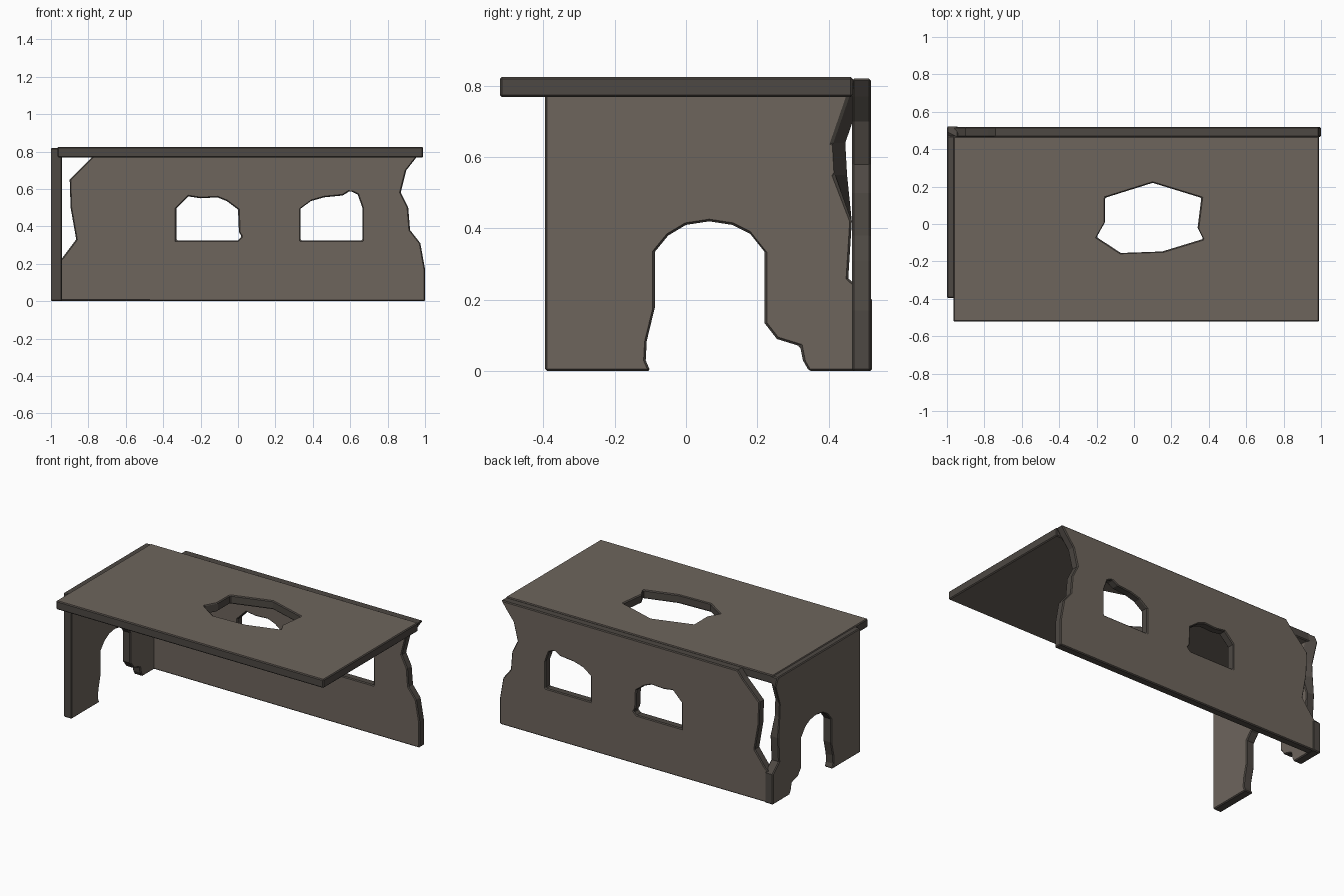
import bpy, bmesh

if "Cube" in bpy.data.objects:
    bpy.data.objects.remove(bpy.data.objects["Cube"])


def material(name, rgb):
    m = bpy.data.materials.new(name)
    m.diffuse_color = (*rgb, 1)
    m.use_nodes = True
    m.node_tree.nodes["Principled BSDF"].inputs["Base Color"].default_value = m.diffuse_color
    return m


STONE = material("plaster_brown", (0.155, 0.13, 0.108))
EDGE = material("dark_broken_edge", (0.075, 0.065, 0.056))


def panel(name, axis, lo, hi, outline, holes=(), warp=None):
    """Flat slab from a 2D outline with holes, thick along the given axis."""
    cu = bpy.data.curves.new(name + "_profile", 'CURVE')
    cu.dimensions, cu.fill_mode, cu.extrude = '2D', 'BOTH', (hi - lo) / 2
    for loop in (outline, *holes):
        s = cu.splines.new('POLY')
        s.points.add(len(loop) - 1)
        for p, (u, v) in zip(s.points, loop):
            p.co = (u, v, 0, 1)
        s.use_cyclic_u = True
    tmp = bpy.data.objects.new(name + "_tmp", cu)
    bpy.context.collection.objects.link(tmp)
    bpy.context.view_layer.update()
    me = bpy.data.meshes.new_from_object(tmp)
    bpy.data.objects.remove(tmp)
    me.name = name
    me.materials.clear()
    me.materials.append(STONE)
    me.materials.append(EDGE)

    bm = bmesh.new()
    bm.from_mesh(me)
    bmesh.ops.remove_doubles(bm, verts=bm.verts, dist=0.0005)
    mid = (lo + hi) / 2
    for v in bm.verts:
        u, w, t = v.co.x, v.co.y, v.co.z + mid
        v.co = [(t, u, w), (u, t, w), (u, w, t)][axis]
    bmesh.ops.recalc_face_normals(bm, faces=bm.faces)
    # broad sides are plaster, all cut edges are dark
    for f in bm.faces:
        f.smooth = False
        f.material_index = 0 if abs(f.normal[axis]) > 0.8 else 1
    if warp:
        for v in bm.verts:
            warp(v.co)
    bm.to_mesh(me)
    bm.free()
    ob = bpy.data.objects.new(name, me)
    bpy.context.collection.objects.link(ob)
    b = ob.modifiers.new("worn_edges", 'BEVEL')
    b.width, b.segments, b.limit_method, b.angle_limit = 0.006, 1, 'ANGLE', 1.0
    b.material = 1
    return ob


# back wall with ragged ends and two broken windows
window_a = [(-0.33, 0.325), (0, 0.325), (0.02, 0.345), (0.005, 0.37), (0, 0.49),
            (-0.06, 0.535), (-0.11, 0.555), (-0.2, 0.55), (-0.265, 0.56), (-0.33, 0.495)]
window_b = [(0.335, 0.325), (0.665, 0.325), (0.665, 0.5), (0.64, 0.57), (0.6, 0.59),
            (0.56, 0.565), (0.46, 0.555), (0.39, 0.535), (0.335, 0.495)]
panel("back_wall", 1, 0.465, 0.519,
      [(-0.96, 0.002), (1, 0), (1, 0.17), (0.975, 0.31), (0.92, 0.38), (0.91, 0.5),
       (0.87, 0.58), (0.9, 0.7), (0.955, 0.77), (0.99, 0.82), (-0.74, 0.82), (-0.78, 0.77),
       (-0.9, 0.65), (-0.895, 0.5), (-0.865, 0.33), (-0.94, 0.23), (-0.96, 0.21)],
      [window_a, window_b])


# left wall with an arched doorway and a slanted break at the back corner
def slant(co):
    if co.x < -0.97 and co.y > 0.4 and 0.45 < co.z < 0.8:
        co.y += 0.04


panel("left_wall", 0, -1.0, -0.94,
      [(-0.395, 0), (-0.1, 0), (-0.113, 0.03), (-0.11, 0.085), (-0.087, 0.18),
       (-0.087, 0.335), (-0.05, 0.38), (0, 0.41), (0.065, 0.42), (0.13, 0.41),
       (0.18, 0.385), (0.22, 0.335), (0.22, 0.135), (0.255, 0.09), (0.32, 0.07),
       (0.328, 0.03), (0.345, 0), (0.522, 0), (0.522, 0.2), (0.455, 0.26),
       (0.465, 0.42), (0.415, 0.55), (0.41, 0.64), (0.455, 0.77), (0.47, 0.82),
       (-0.395, 0.82)], warp=slant)

# roof slab with a ragged hole
panel("roof", 2, 0.768, 0.825,
      [(-0.965, -0.522), (0.99, -0.522), (0.99, 0.468), (-0.965, 0.468)],
      [[(-0.155, 0.14), (0.1, 0.22), (0.36, 0.14), (0.34, -0.02), (0.37, -0.08),
        (0.15, -0.147), (-0.07, -0.155), (-0.2, -0.07), (-0.155, 0.01)]])
